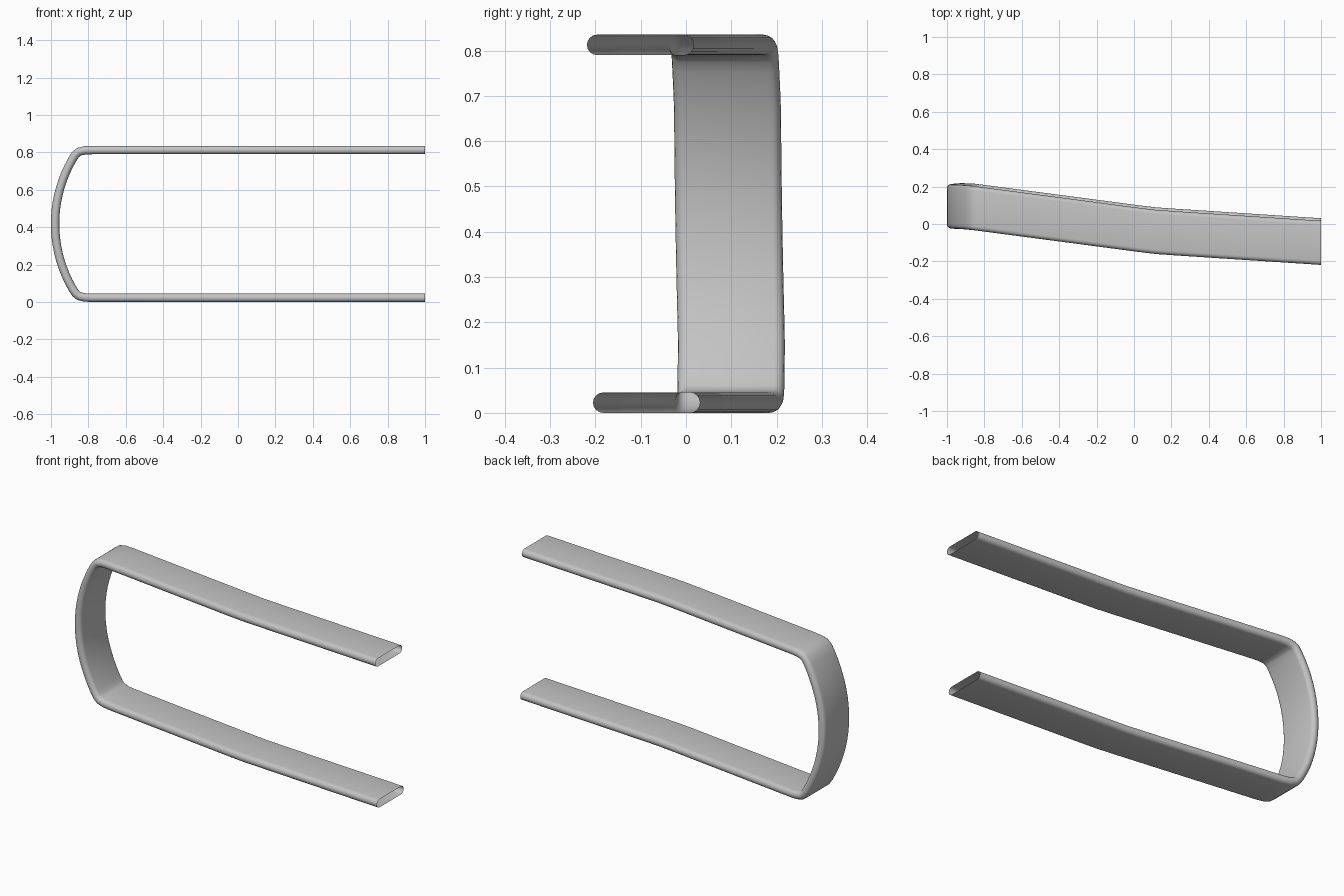
import bpy
import bmesh
import math
from mathutils import Vector

cube = bpy.data.objects.get("Cube")
if cube:
    bpy.data.objects.remove(cube, do_unlink=True)

grey = bpy.data.materials.new("plain_grey")
grey.use_nodes = True
GREY = (0.55, 0.55, 0.55, 1)
grey.diffuse_color = GREY
grey.node_tree.nodes["Principled BSDF"].inputs["Base Color"].default_value = GREY

MID = 0.4175      # height of the symmetry plane
ARM = 0.395       # arm offset from the symmetry plane
WIDTH, THICK = 0.236, 0.045


def sideways(x, z):
    """Offset of the band in y: two straight runs with a soft bend, slightly leaning."""
    keys = [(-1, 0.094), (-0.93, 0.096), (-0.86, 0.092), (0.02, -0.024),
            (0.12, -0.036), (0.22, -0.043), (1, -0.094)]
    for (xa, ya), (xb, yb) in zip(keys, keys[1:]):
        if x <= xb:
            break
    return ya + (yb - ya) * (x - xa) / (xb - xa) - 0.017 * (z - MID)


# Half of the path: arm, rounded corner, bowed end; then mirrored downwards
half = [(x, ARM) for x in (1, 0.6, 0.22, 0.12, 0.02, -0.4, -0.78)]
half += [(-0.82, 0.393), (-0.85, 0.386), (-0.868, 0.372)]
radius = 0.69
for i in range(9):
    h = 0.345 * (1 - i / 9)
    half.append((-0.978 + radius - math.sqrt(radius ** 2 - h ** 2), h))
path = half + [(-0.978, 0)] + [(x, -h) for x, h in reversed(half)]
path = [Vector((x, 0, MID + h)) for x, h in path]

# Flat section with half-round edges, as (across, through) offsets
r = THICK / 2
section = []
for side in (1, -1):
    for i in range(9):
        a = math.pi * (0.5 - i / 8)
        section.append((side * (WIDTH / 2 - r + r * math.cos(a)), side * r * math.sin(a)))

# Sweep the section along the path, leaving both ends open
bm = bmesh.new()
rings = []
for i, p in enumerate(path):
    before = (p - path[max(i - 1, 0)]).normalized()
    after = (path[min(i + 1, len(path) - 1)] - p).normalized()
    t = (before + after).normalized()
    normal = Vector((t.z, 0, -t.x))
    y = sideways(p.x, p.z)
    rings.append([bm.verts.new(p + normal * n + Vector((0, y + w, 0))) for w, n in section])
for a, b in zip(rings, rings[1:]):
    for j in range(len(section)):
        k = (j + 1) % len(section)
        bm.faces.new((a[j], a[k], b[k], b[j]))
bmesh.ops.recalc_face_normals(bm, faces=bm.faces)

mesh = bpy.data.meshes.new("curved_band")
bm.to_mesh(mesh)
bm.free()
mesh.materials.append(grey)
band = bpy.data.objects.new("curved_band", mesh)
bpy.context.collection.objects.link(band)
bpy.context.view_layer.objects.active = band
band.select_set(True)
bpy.ops.object.shade_smooth_by_angle(angle=math.radians(40))
